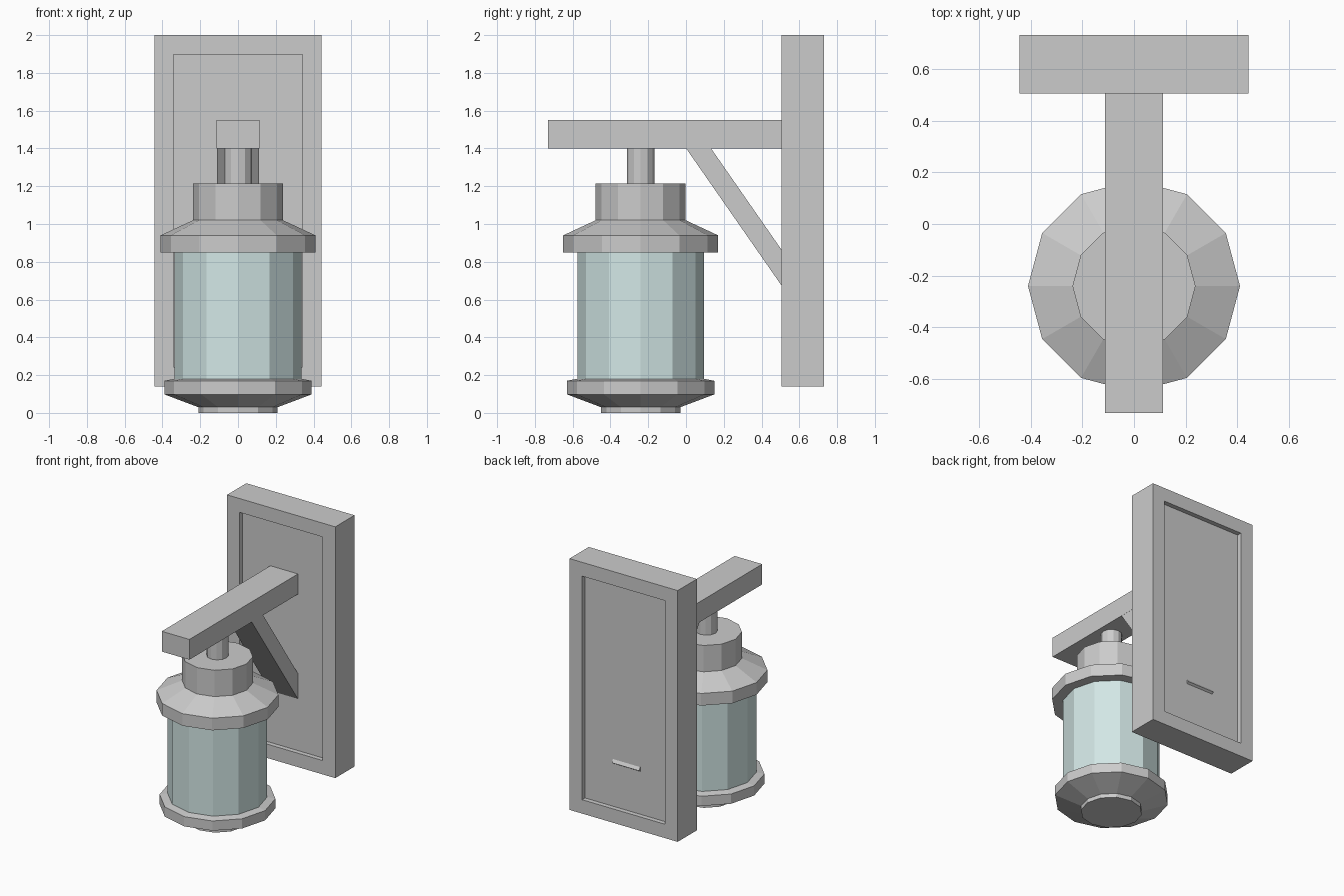
import bpy, bmesh, math

if "Cube" in bpy.data.objects:
    bpy.data.objects.remove(bpy.data.objects["Cube"])

AXIS_Y = -0.24   # lantern axis
SIDES = 12


def finish(name, bm, mat=None):
    bmesh.ops.recalc_face_normals(bm, faces=bm.faces)
    me = bpy.data.meshes.new(name)
    bm.to_mesh(me)
    bm.free()
    ob = bpy.data.objects.new(name, me)
    bpy.context.collection.objects.link(ob)
    if mat:
        me.materials.append(mat)
    return ob


def prism(name, yz, half_width):
    """Side profile (y, z) extruded across x."""
    bm = bmesh.new()
    face = bm.faces.new([bm.verts.new((-half_width, y, z)) for y, z in yz])
    out = bmesh.ops.extrude_face_region(bm, geom=[face])
    verts = [v for v in out["geom"] if isinstance(v, bmesh.types.BMVert)]
    bmesh.ops.translate(bm, verts=verts, vec=(2 * half_width, 0, 0))
    return bm


def box(y0, y1, z0, z1):
    return [(y0, z0), (y1, z0), (y1, z1), (y0, z1)]


def lathe(name, profile, mat=None):
    """Closed faceted turning from (radius, z) rings, bottom to top."""
    bm = bmesh.new()
    rings = []
    for r, z in profile:
        rings.append([bm.verts.new((r * math.cos(math.tau * i / SIDES),
                                    AXIS_Y + r * math.sin(math.tau * i / SIDES), z))
                      for i in range(SIDES)])
    for a, b in zip(rings, rings[1:]):
        for i in range(SIDES):
            j = (i + 1) % SIDES
            bm.faces.new((a[i], a[j], b[j], b[i]))
    bm.faces.new(rings[0])
    bm.faces.new(rings[-1])
    return finish(name, bm, mat)


# Wall plate with a sunken panel on front and back
bm = prism("wall_plate", box(0.505, 0.73, 0.14, 2.0), 0.443)
bmesh.ops.recalc_face_normals(bm, faces=bm.faces)
for face in [f for f in bm.faces if abs(f.normal.y) > 0.9]:
    bmesh.ops.inset_region(bm, faces=[face], thickness=0.145)
    normal = face.normal.copy()
    out = bmesh.ops.extrude_face_region(bm, geom=[face])
    verts = [v for v in out["geom"] if isinstance(v, bmesh.types.BMVert)]
    bmesh.ops.translate(bm, verts=verts, vec=normal * -0.035)
    if face.is_valid:
        bmesh.ops.delete(bm, geom=[face], context='FACES_ONLY')
finish("wall_plate", bm)

# Horizontal arm, running into the plate
finish("arm", prism("arm", box(-0.73, 0.60, 1.40, 1.55), 0.113))

# Diagonal brace, its square-cut lower end just breaking through the plate
finish("brace", prism("brace", [(-0.02, 1.43), (0.62, 0.51), (0.71, 0.57), (0.07, 1.49)], 0.112))

# Lantern
glass = bpy.data.materials.new("glass")
glass.diffuse_color = (0.65, 0.80, 0.79, 1)
glass.use_nodes = True
glass.node_tree.nodes["Principled BSDF"].inputs["Base Color"].default_value = glass.diffuse_color
lathe("stem", [(0.073, 1.20), (0.073, 1.42)])
lathe("cap", [(0.41, 0.85), (0.41, 0.94), (0.238, 1.02), (0.238, 1.215)])
lathe("glass_jar", [(0.335, 0.16), (0.335, 0.87)], glass)
lathe("base", [(0.21, 0.0), (0.21, 0.03), (0.39, 0.098), (0.39, 0.17), (0.34, 0.18)])
